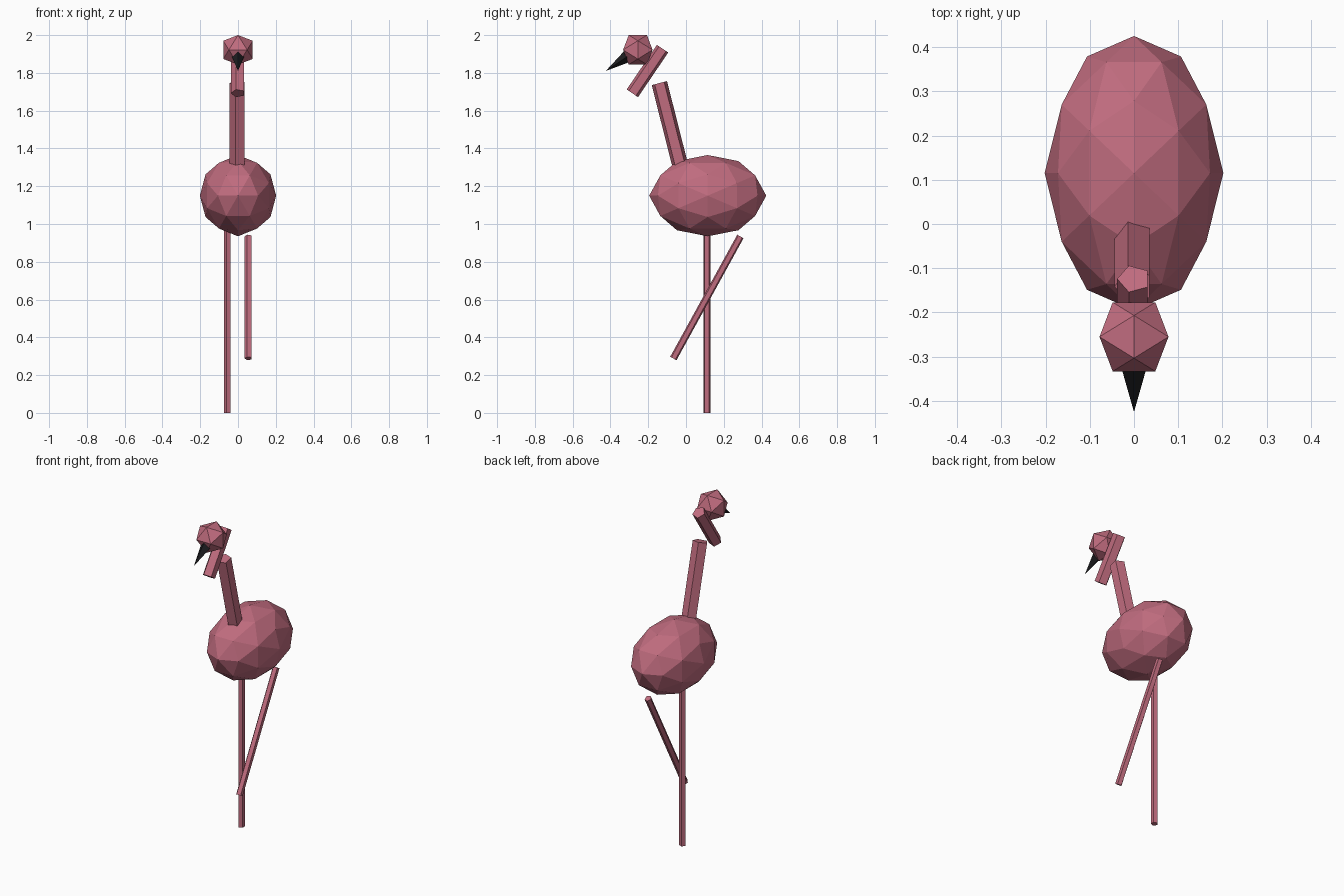
import bpy, bmesh, math
from mathutils import Vector

if "Cube" in bpy.data.objects:
    bpy.data.objects.remove(bpy.data.objects["Cube"])


def make_material(name, colour):
    mat = bpy.data.materials.new(name)
    mat.diffuse_color = (*colour, 1)
    mat.use_nodes = True
    mat.node_tree.nodes["Principled BSDF"].inputs["Base Color"].default_value = mat.diffuse_color
    return mat


PINK = make_material("dusty pink", (0.53, 0.15, 0.212))
BLACK = make_material("charcoal black", (0.012, 0.012, 0.014))


def finish(name, bm, mat):
    bmesh.ops.recalc_face_normals(bm, faces=bm.faces)
    mesh = bpy.data.meshes.new(name)
    bm.to_mesh(mesh)
    bm.free()
    mesh.materials.append(mat)
    obj = bpy.data.objects.new(name, mesh)
    bpy.context.collection.objects.link(obj)
    return obj


def gem(name, centre, radii, detailed):
    """Icosahedron with axis-aligned edges, optionally split once and rounded."""
    bm = bmesh.new()
    g = (1 + math.sqrt(5)) / 2
    for a in (-1, 1):
        for b in (-g, g):
            for co in ((a, b, 0), (0, a, b), (b, 0, a)):
                bm.verts.new(Vector(co).normalized())
    bmesh.ops.convex_hull(bm, input=bm.verts[:])
    if detailed:
        bmesh.ops.subdivide_edges(bm, edges=bm.edges[:], cuts=1, use_grid_fill=True)
        bmesh.ops.triangulate(bm, faces=[f for f in bm.faces if len(f.verts) > 3])
        for v in bm.verts:
            v.co.normalize()
    for v in bm.verts:
        v.co = Vector([c + r * p for c, r, p in zip(centre, radii, v.co)])
    return finish(name, bm, PINK)


def rod(name, start, end, radius, sides=5, mat=PINK, pointed=False):
    """Straight prism (or pyramid) between two points, one corner facing -x."""
    bm = bmesh.new()
    start, end = Vector(start), Vector(end)
    u = Vector((-1, 0, 0))
    v = (end - start).normalized().cross(u)
    offsets = [radius * (u * math.cos(t) + v * math.sin(t))
               for t in (2 * math.pi * i / sides for i in range(sides))]
    low = [bm.verts.new(start + o) for o in offsets]
    bm.faces.new(low)
    if pointed:
        tip = bm.verts.new(end)
        for i in range(sides):
            bm.faces.new((low[i], low[(i + 1) % sides], tip))
    else:
        top = [bm.verts.new(end + o) for o in offsets]
        bm.faces.new(top)
        for i in range(sides):
            j = (i + 1) % sides
            bm.faces.new((low[i], low[j], top[j], top[i]))
    return finish(name, bm, mat)


# Body and head
gem("body", (0, 0.115, 1.15), (0.202, 0.31, 0.215), True)
gem("head", (0, -0.255, 1.922), (0.0917,) * 3, False)

# Beak
rod("beak", (0, -0.288, 1.902), (0, -0.425, 1.81), 0.039, sides=4, mat=BLACK, pointed=True)

# Neck: lower part rising from the body, upper part folding forward
rod("lower_neck", (0, -0.018, 1.26), (0, -0.141, 1.746), 0.044)
rod("upper_neck", (0, -0.284, 1.692), (0, -0.124, 1.928), 0.038)

# Legs: one standing, one lifted
rod("standing_leg", (-0.055, 0.111, 0), (-0.055, 0.111, 0.98), 0.02)
rod("lifted_leg", (0.055, -0.067, 0.288), (0.055, 0.288, 0.934), 0.02)
